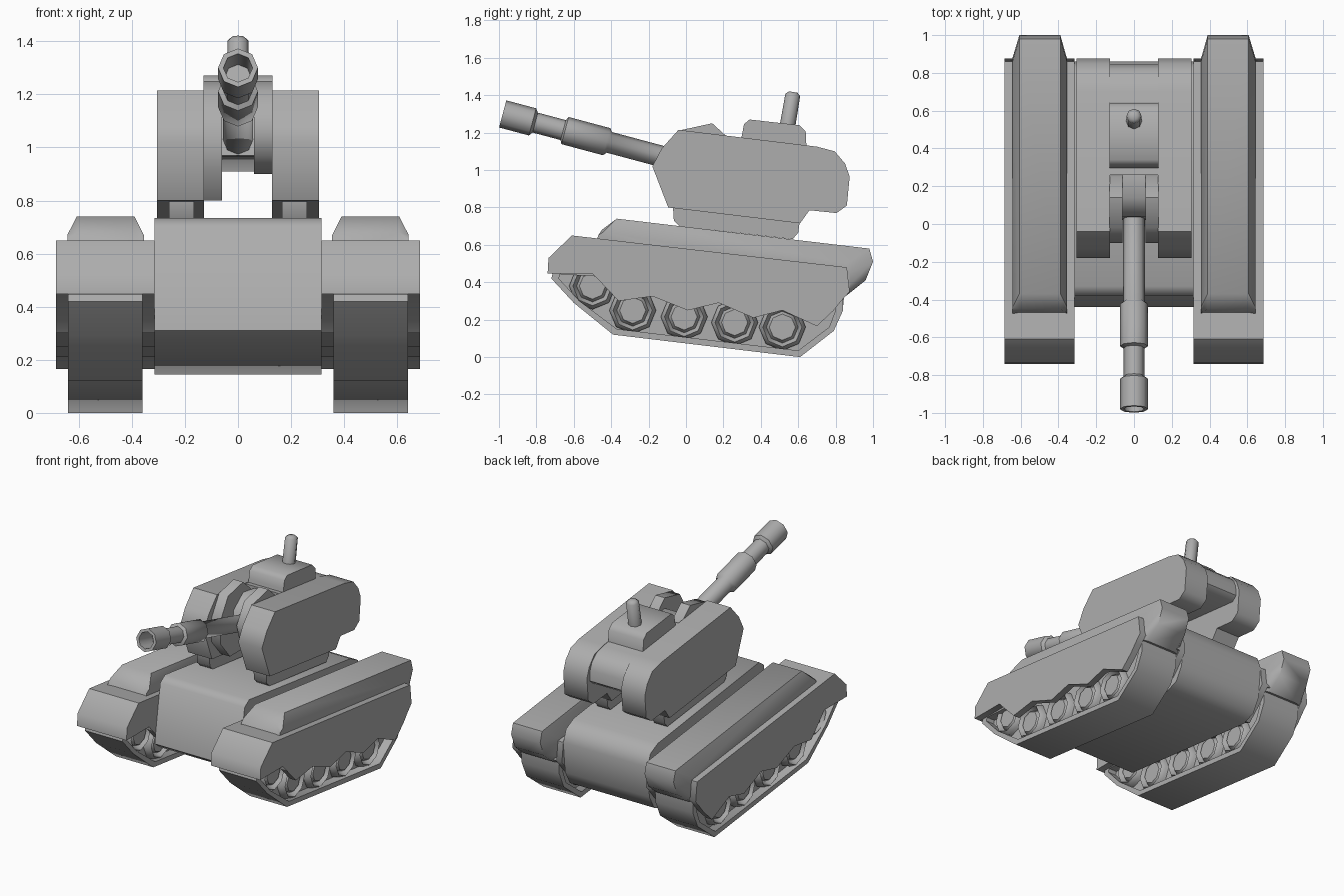
import bpy, bmesh, math
from mathutils import Vector

grey = bpy.data.materials.new("grey")
grey.diffuse_color = (0.42, 0.42, 0.42, 1)


def skin(name, loops, ring=False):
    """Bridge equal-length loops; cap the ends, or join last to first."""
    bm = bmesh.new()
    rows = [[bm.verts.new(p) for p in loop] for loop in loops]
    n = len(rows[0])
    pairs = list(zip(rows, rows[1:])) + ([(rows[-1], rows[0])] if ring else [])
    for a, b in pairs:
        for i in range(n):
            j = (i + 1) % n
            bm.faces.new((a[i], a[j], b[j], b[i]))
    if not ring:
        bm.faces.new(rows[0])
        bm.faces.new(rows[-1])
    bmesh.ops.recalc_face_normals(bm, faces=bm.faces)
    mesh = bpy.data.meshes.new(name)
    bm.to_mesh(mesh)
    bm.free()
    mesh.materials.append(grey)
    obj = bpy.data.objects.new(name, mesh)
    bpy.context.collection.objects.link(obj)
    bpy.ops.object.select_all(action='DESELECT')
    obj.select_set(True)
    bpy.context.view_layer.objects.active = obj
    bpy.ops.object.shade_smooth_by_angle(angle=math.radians(50))
    return obj


def at(x, profile):
    return [(x, y, z) for y, z in profile]


def prism(name, x0, x1, profile):
    return skin(name, [at(x0, profile), at(x1, profile)])


def lathe(name, start, axis, steps, sides=8):
    """Revolve (radius, distance) steps about an axis."""
    q = Vector(axis).to_track_quat('Z', 'Y')
    angles = [2 * math.pi * i / sides for i in range(sides)]
    return skin(name, [[Vector(start) + q @ Vector((r * math.cos(a), r * math.sin(a), t))
                        for a in angles] for r, t in steps])


# Hull
prism("hull", -0.315, 0.315, [
    (-0.33, 0.735), (-0.38, 0.70), (-0.44, 0.31), (-0.39, 0.27), (0.70, 0.145), (0.79, 0.18),
    (0.84, 0.27), (0.86, 0.48), (0.83, 0.56), (0.75, 0.60)])

# Running gear profiles
skirt_top = [(-0.74, 0.447), (-0.735, 0.53), (-0.61, 0.65), (0.86, 0.48), (0.875, 0.35)]
skirt_teeth = [(0.83, 0.30), (0.79, 0.25), (0.70, 0.165), (0.515, 0.25), (0.36, 0.21),
               (0.175, 0.29), (0.01, 0.25), (-0.18, 0.325), (-0.36, 0.30), (-0.50, 0.447)]
cover_mid = [(-0.48, 0.60), (-0.45, 0.68), (-0.37, 0.74), (0.98, 0.58),
             (1.0, 0.51), (0.96, 0.41), (0.86, 0.33)]
cover_edge = [(-0.48, 0.60), (-0.47, 0.65), (-0.44, 0.67), (0.86, 0.50),
              (0.875, 0.45), (0.88, 0.39), (0.85, 0.33)]
track_out = [(-0.72, 0.42), (-0.60, 0.29), (-0.39, 0.12), (0.61, 0.0),
             (0.79, 0.14), (0.84, 0.25), (0.84, 0.36), (-0.70, 0.50)]
track_in = [(-0.68, 0.42), (-0.57, 0.30), (-0.37, 0.15), (0.60, 0.035),
            (0.765, 0.16), (0.80, 0.25), (0.80, 0.34), (-0.66, 0.48)]
wheels = [(-0.50, 0.38), (-0.285, 0.25), (-0.01, 0.215), (0.26, 0.185), (0.515, 0.16)]

# Turret side profiles
cheek = [(-0.18, 1.02), (-0.095, 0.80), (0.61, 0.715), (0.66, 0.785), (0.805, 0.77),
         (0.86, 0.81), (0.875, 0.965), (0.85, 1.035), (0.795, 1.10), (0.70, 1.125),
         (-0.04, 1.215), (-0.13, 1.115)]
foot = [(-0.07, 0.81), (-0.065, 0.73), (-0.035, 0.70), (0.57, 0.63), (0.60, 0.665), (0.61, 0.74)]

for s, side in ((1, "right"), (-1, "left")):
    # Skirts and deck over each track
    prism(side + "_outer_skirt", s * 0.64, s * 0.685, skirt_top + skirt_teeth)
    prism(side + "_inner_skirt", s * 0.315, s * 0.36, skirt_top + skirt_teeth)
    prism(side + "_track_deck", s * 0.36, s * 0.64, skirt_top)
    # Bevelled cover on the deck
    skin(side + "_track_cover", [at(s * 0.355, cover_edge), at(s * 0.39, cover_mid),
                                 at(s * 0.607, cover_mid), at(s * 0.643, cover_edge)])
    # Track band with a web behind the wheels
    skin(side + "_track", [at(s * 0.36, track_out), at(s * 0.64, track_out),
                           at(s * 0.64, track_in), at(s * 0.36, track_in)], ring=True)
    prism(side + "_track_web", s * 0.42, s * 0.58, track_in)
    # Road wheels with dished faces
    for i, (y, z) in enumerate(wheels):
        lathe(f"{side}_wheel_{i + 1}", (s * 0.5, y, z), (1, 0, 0), [
            (0.07, -0.115), (0.085, -0.09), (0.105, -0.125), (0.125, -0.10),
            (0.125, 0.10), (0.105, 0.125), (0.085, 0.09), (0.07, 0.115)])
    # Turret cheeks and feet
    prism(side + "_turret_cheek", s * 0.128, s * 0.305, cheek)
    prism(side + "_turret_foot", s * 0.165, s * 0.26, foot)

# Turret middle, open underneath
prism("turret_middle", -0.13, 0.13, [
    (0.26, 0.97), (0.81, 0.91), (0.845, 0.94), (0.84, 1.01), (0.82, 1.06),
    (0.775, 1.10), (0.70, 1.122), (0.26, 1.175)])

# Gun mounts and breech
mount_top = [(0.27, 1.0), (0.25, 1.15), (0.14, 1.25), (-0.02, 1.215), (-0.10, 1.08)]
prism("right_gun_mount", 0.06, 0.13, mount_top + [(-0.07, 0.97), (0.04, 0.90), (0.17, 0.90)])
prism("left_gun_mount", -0.13, -0.06, mount_top + [(-0.10, 0.92), (0.0, 0.80), (0.17, 0.80)])
prism("gun_breech", -0.06, 0.06, [
    (0.02, 0.97), (0.28, 0.965), (0.28, 1.16), (0.14, 1.18), (0.04, 1.10)])

# Gun barrel with sleeve and hollow muzzle
lathe("gun_barrel", (0, -0.98, 1.30), (0, 1, -0.267), [
    (0.05, 0.14), (0.055, 0.0), (0.075, 0.0), (0.075, 0.165), (0.055, 0.18),
    (0.055, 0.335), (0.075, 0.345), (0.075, 0.575), (0.057, 0.59), (0.057, 1.08)])

# Hatch and periscope
prism("hatch", -0.13, 0.13, [
    (0.285, 1.12), (0.30, 1.19), (0.31, 1.245), (0.34, 1.27), (0.605, 1.24),
    (0.64, 1.205), (0.645, 1.10)])
lathe("periscope", (0, 0.54, 1.22), (0, 0.17, 1), [
    (0.042, 0), (0.04, 0.185), (0.022, 0.2)])
